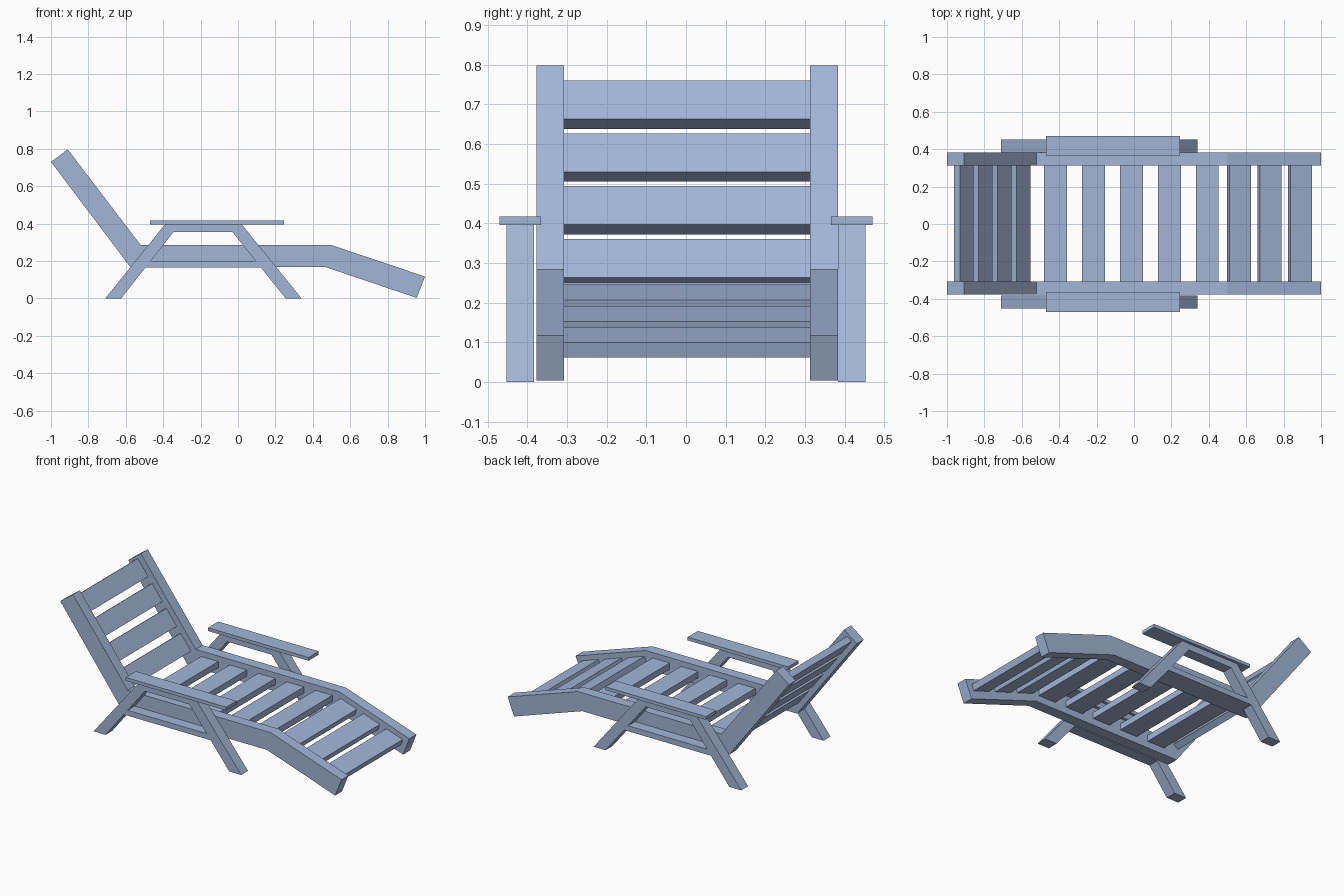
import bpy, bmesh, math
from mathutils import Matrix, Vector

cube = bpy.data.objects.get("Cube")
if cube:
    bpy.data.objects.remove(cube)

# Single painted-wood colour
paint = bpy.data.materials.new("blue_grey_paint")
paint.use_nodes = True
colour = (0.36, 0.47, 0.68, 1)
paint.diffuse_color = colour
paint.node_tree.nodes["Principled BSDF"].inputs["Base Color"].default_value = colour


def add_object(name, bm):
    bmesh.ops.recalc_face_normals(bm, faces=bm.faces)
    mesh = bpy.data.meshes.new(name)
    bm.to_mesh(mesh)
    bm.free()
    mesh.materials.append(paint)
    obj = bpy.data.objects.new(name, mesh)
    bpy.context.collection.objects.link(obj)
    return obj


def board(name, profile, y0, y1):
    """Extrude an (x, z) outline from y0 to y1."""
    bm = bmesh.new()
    face = bm.faces.new([bm.verts.new((x, y0, z)) for x, z in profile])
    moved = bmesh.ops.extrude_face_region(bm, geom=[face])["geom"]
    bmesh.ops.translate(bm, vec=(0, y1 - y0, 0),
                        verts=[v for v in moved if isinstance(v, bmesh.types.BMVert)])
    return add_object(name, bm)


SLAT_WIDTH, SLAT_THICK = 0.122, 0.04
RAIL_IN, RAIL_OUT, SHIFT = 0.31, 0.38, 0.003


def slat(name, x, z, angle):
    """Slat whose upper face is centred at (x, z), tilted about y."""
    bm = bmesh.new()
    bmesh.ops.create_cube(bm, size=1)
    bm.transform(Matrix.Translation((x, SHIFT, z))
                 @ Matrix.Rotation(angle, 4, 'Y')
                 @ Matrix.Translation((0, 0, -SLAT_THICK / 2))
                 @ Matrix.Diagonal((SLAT_WIDTH, 2 * RAIL_IN, SLAT_THICK, 1)))
    return add_object(name, bm)


# Side outlines
rail = [(-1, .73), (-.91, .797), (-.52, .285), (.5, .285),
        (1, .117), (.955, .003), (.47, .167), (-.575, .167)]
leg_frame = [(-.71, 0), (-.39, .396), (.02, .396), (.34, 0),
             (.255, 0), (-.03, .355), (-.345, .355), (-.625, 0)]
stretcher = [(-.52, .165), (-.485, .2), (.115, .2), (.15, .165)]
arm = [(-.47, .396), (-.47, .417), (.245, .417), (.245, .396)]

for side, s in (("left", 1), ("right", -1)):
    # s = 1 is the +y side of the chair, s = -1 the -y side
    where = "back" if s > 0 else "front"
    board(where + "_side_rail", rail, s * RAIL_IN + SHIFT, s * RAIL_OUT + SHIFT)
    board(where + "_leg_frame", leg_frame, s * .383, s * .453)
    board(where + "_leg_stretcher", stretcher, s * .383, s * .453)
    board(where + "_armrest", arm, s * .366, s * .47)

# Seat slats
for i in range(5):
    slat(f"seat_slat_{i + 1}", -.42 + .203 * i, .25, 0)

# Foot slats follow the downward slope
slope = math.atan2(.168, .5)
for i in range(3):
    x = .568 + .163 * i
    slat(f"foot_slat_{i + 1}", x, .245 - .33 * (x - .51), slope)

# Backrest slats, set back from the front edge of the rails
low, high = Vector((-.52, .285)), Vector((-.91, .797))
along = (high - low).normalized()
inward = Vector((-along.y, along.x))
tilt = math.atan2(along.y, -along.x)
for i in range(4):
    z = .311 + .133 * i
    x = low.x + (z + .025 - low.y) * along.x / along.y
    p = Vector((x, z + .025)) + inward * .04
    slat(f"backrest_slat_{i + 1}", p.x, p.y, tilt)
